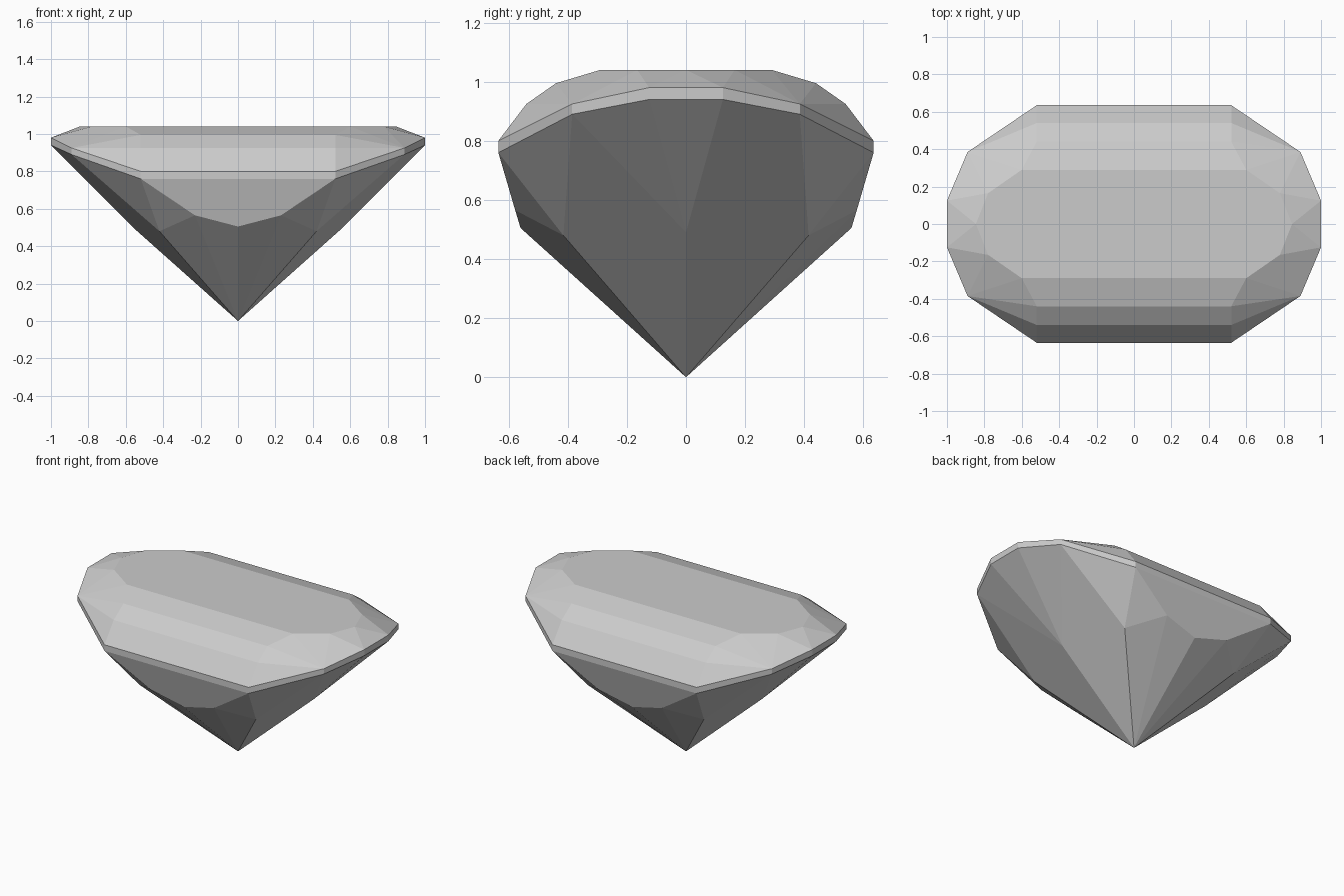
import bpy, bmesh, math

cube = bpy.data.objects.get("Cube")
if cube:
    bpy.data.objects.remove(cube, do_unlink=True)

# One material for the whole stone
mat = bpy.data.materials.new("pale_grey")
mat.use_nodes = True
colour = (0.6, 0.6, 0.6, 1)
mat.diffuse_color = colour
mat.node_tree.nodes["Principled BSDF"].inputs["Base Color"].default_value = colour

# Facet corners of one quarter, grouped by part
table = [(0.60, 0.29, 1.04), (0.78, 0.165, 1.04), (0.845, 0, 1.04)]
crown_steps = [(0.52, 0.44, 0.995), (0.52, 0.54, 0.925)]
girdle_top = [(0.52, 0.635, 0.80), (0.89, 0.385, 0.925), (1, 0.125, 0.98)]
girdle_low = [(0.52, 0.635, 0.76), (0.89, 0.385, 0.89), (1, 0.125, 0.94)]
pavilion = [(0, 0.56, 0.505), (0.23, 0.578, 0.565), (0.42, 0.415, 0.48),
            (0.55, 0, 0.49), (0, 0, 0)]

# Mirror the quarter both ways and wrap the convex stone around it
quarter = table + crown_steps + girdle_top + girdle_low + pavilion
corners = {(x * sx + 0.0, y * sy + 0.0, z)
           for x, y, z in quarter for sx in (-1, 1) for sy in (-1, 1)}
bm = bmesh.new()
for co in sorted(corners):
    bm.verts.new(co)
bmesh.ops.convex_hull(bm, input=bm.verts[:])
bmesh.ops.dissolve_limit(bm, angle_limit=math.radians(1),
                         verts=bm.verts[:], edges=bm.edges[:])
bmesh.ops.recalc_face_normals(bm, faces=bm.faces[:])

mesh = bpy.data.meshes.new("cut_gemstone")
bm.to_mesh(mesh)
bm.free()
mesh.materials.append(mat)
gem = bpy.data.objects.new("cut_gemstone", mesh)
bpy.context.collection.objects.link(gem)
